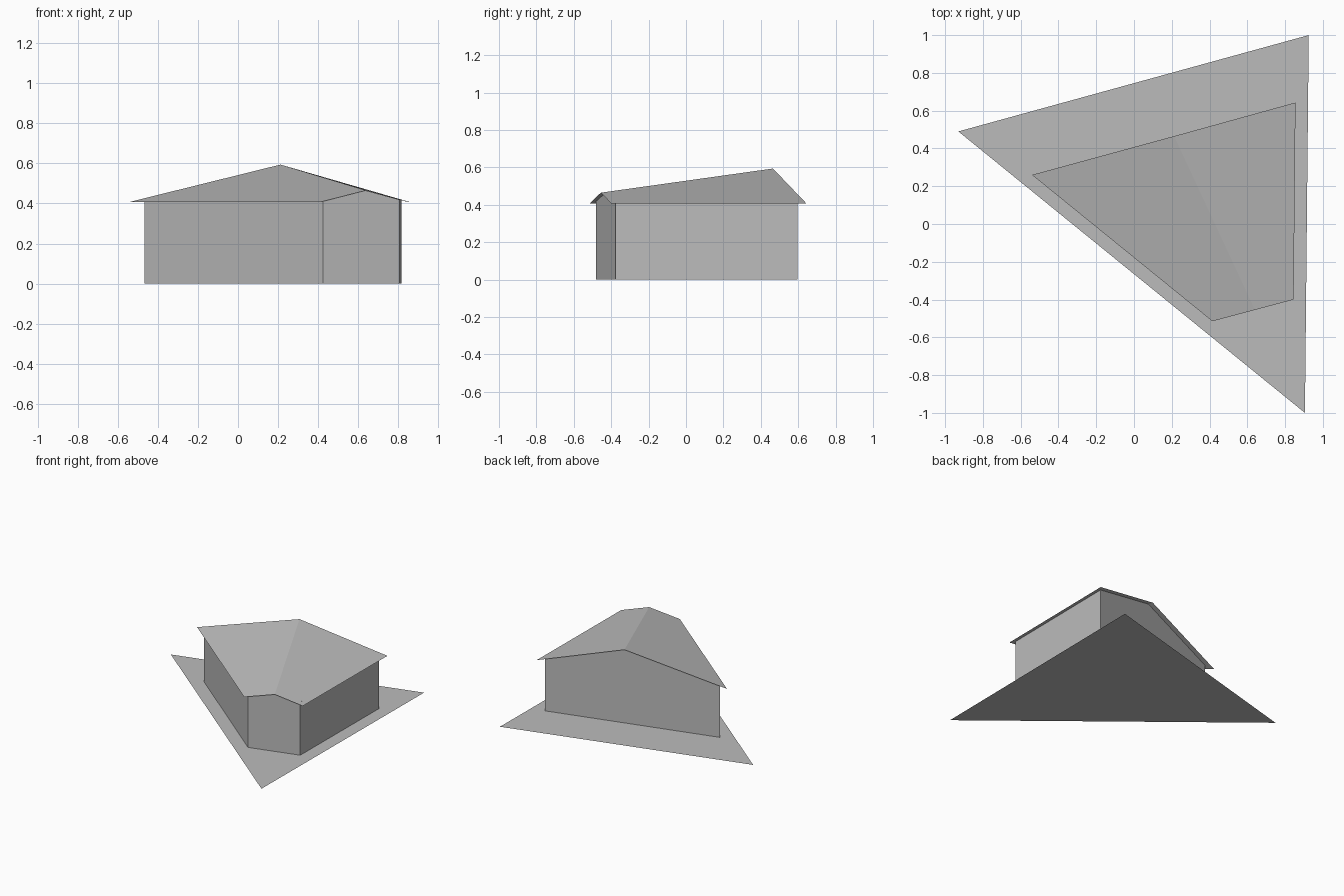
import bpy
from mathutils import Vector
from mathutils.geometry import intersect_line_plane, normal, intersect_line_line_2d

cube = bpy.data.objects.get("Cube")
if cube:
    bpy.data.objects.remove(cube, do_unlink=True)

grey = bpy.data.materials.new("light grey")
grey.use_nodes = True
grey.diffuse_color = (0.5, 0.5, 0.5, 1)
grey.node_tree.nodes["Principled BSDF"].inputs["Base Color"].default_value = (0.5, 0.5, 0.5, 1)


def build(name, verts, faces):
    mesh = bpy.data.meshes.new(name)
    mesh.from_pydata(verts, [], faces)
    mesh.materials.append(grey)
    mesh.update()
    obj = bpy.data.objects.new(name, mesh)
    bpy.context.collection.objects.link(obj)
    return obj


# Triangular plot
build("ground_plot", [(-0.93, 0.49, 0), (0.905, -1, 0), (0.925, 1, 0)], [(0, 1, 2)])

# Thin two-slope roof with a falling ridge
EAVE = 0.408
back_right, front_right = Vector((-0.54, 0.26, EAVE)), Vector((0.415, -0.515, EAVE))
front_left, back_left = Vector((0.845, -0.40, EAVE)), Vector((0.855, 0.643, EAVE))
ridge_back, ridge_front = Vector((0.212, 0.465, 0.594)), Vector((0.64, -0.455, 0.465))
build("roof",
      [back_right, front_right, ridge_front, ridge_back, front_left, back_left],
      [(0, 1, 2, 3), (3, 2, 4, 5)])

# Walls rise to the underside of the roof, with a gable point at each end
right_slope = (ridge_back, normal(back_right, front_right, ridge_back))
left_slope = (ridge_back, normal(ridge_back, front_left, back_left))


def roof_point(point, slope):
    p = Vector((point[0], point[1], 0))
    return intersect_line_plane(p, p + Vector((0, 0, 1)), *slope)


def gable(a, b):
    return intersect_line_line_2d(Vector(a), Vector(b), ridge_back.xy, ridge_front.xy)


br, fr, fl, bl = (-0.467, 0.245), (0.425, -0.482), (0.807, -0.376), (0.816, 0.595)
ring = [(br, right_slope), (fr, right_slope), (gable(fr, fl), right_slope),
        (fl, left_slope), (bl, left_slope), (gable(bl, br), right_slope)]
base = [(p[0], p[1], 0) for p, s in ring]
top = [roof_point(p, s) for p, s in ring]
n = len(ring)
front, back = (1, 2, 3, n + 3, n + 2, n + 1), (4, 5, 0, n, n + 5, n + 4)
build("walls", base + top, [(0, 1, n + 1, n), front, (3, 4, n + 4, n + 3), back])
